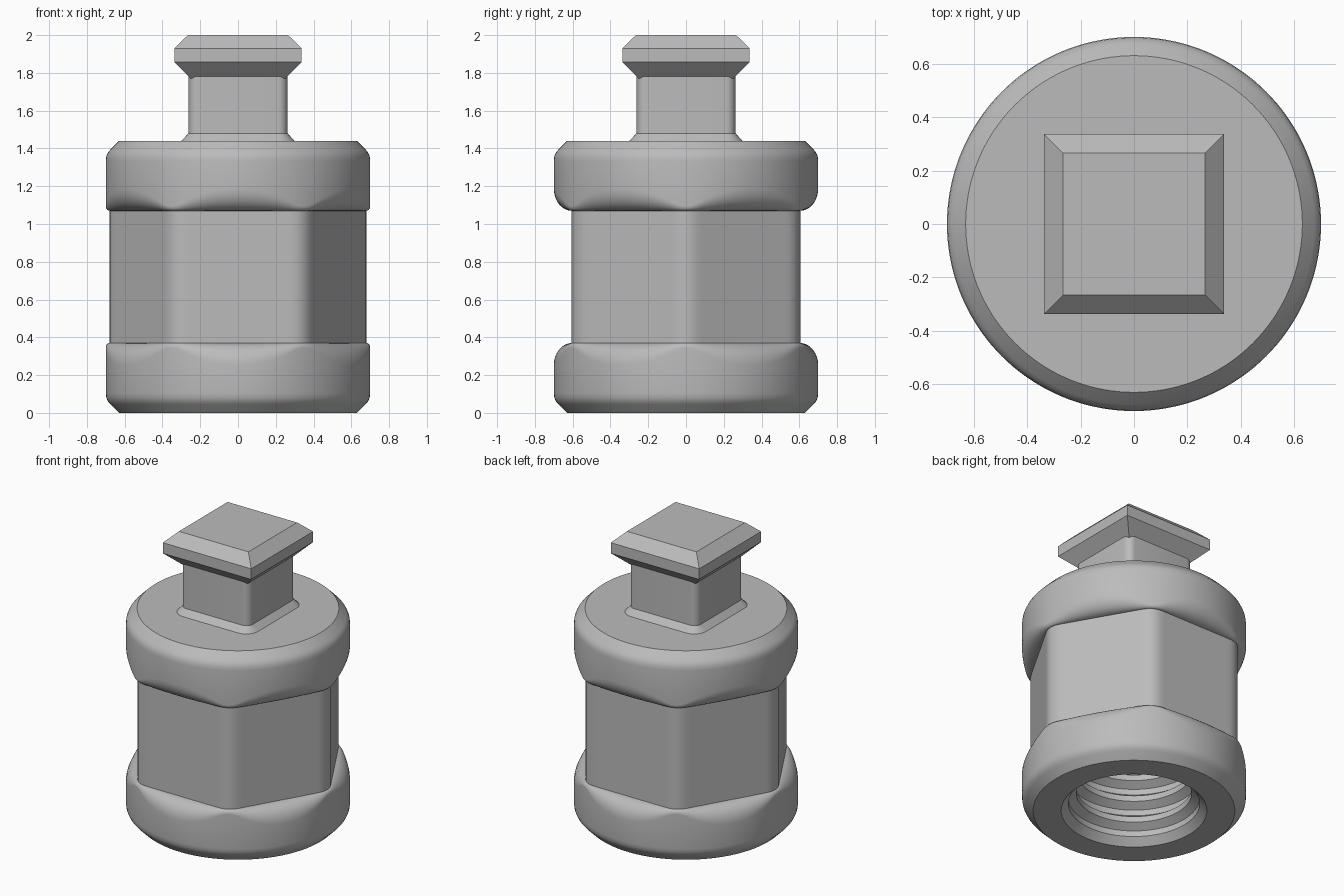
import bpy, bmesh, math

if "Cube" in bpy.data.objects:
    bpy.data.objects.remove(bpy.data.objects["Cube"])

N = 144
grey = bpy.data.materials.new("steel grey")
grey.diffuse_color = (0.5, 0.5, 0.5, 1)
grey.use_nodes = True
grey.node_tree.nodes["Principled BSDF"].inputs["Base Color"].default_value = grey.diffuse_color


def loft(name, rings, angle):
    """Skin a list of equal-length point rings and cap both ends."""
    bm = bmesh.new()
    loops = [[bm.verts.new(p) for p in ring] for ring in rings]
    n = len(loops[0])
    for a, b in zip(loops, loops[1:]):
        for i in range(n):
            j = (i + 1) % n
            bm.faces.new((a[i], a[j], b[j], b[i]))
    bm.faces.new(loops[0][::-1])
    bm.faces.new(loops[-1])
    bmesh.ops.recalc_face_normals(bm, faces=bm.faces)
    mesh = bpy.data.meshes.new(name)
    bm.to_mesh(mesh)
    bm.free()
    mesh.materials.append(grey)
    ob = bpy.data.objects.new(name, mesh)
    bpy.context.collection.objects.link(ob)
    bpy.ops.object.select_all(action='DESELECT')
    ob.select_set(True)
    bpy.context.view_layer.objects.active = ob
    bpy.ops.object.shade_smooth_by_angle(angle=math.radians(angle))
    return ob


def ring(radius, height):
    """Ring whose radius and height are functions of the angle."""
    pts = []
    for i in range(N):
        t = 2 * math.pi * i / N
        pts.append((radius(t) * math.cos(t), radius(t) * math.sin(t), height(t)))
    return pts


def circle(r, z):
    return ring(lambda t: r, lambda t: z)


def hexagon(t, apothem=0.605, fillet=0.12):
    """Polar radius of a hexagon with rounded corners on the x axis."""
    a = (t + math.pi / 6) % (math.pi / 3) - math.pi / 6
    flat = apothem / math.cos(math.pi / 6 - abs(a))
    c = (apothem - fillet) / math.cos(math.pi / 6)
    root = fillet ** 2 - (c * math.sin(a)) ** 2
    arc = c * math.cos(a) + math.sqrt(root) if root > 0 else 9
    tangent = math.pi / 6 - math.atan((apothem - fillet) * math.tan(math.pi / 6) / apothem)
    return arc if abs(a) < tangent else flat


# Lower half of the body: threaded bore, chamfered foot, collar blending into the hexagon
R, LOW, TOP = 0.70, 0.37, 1.44
bore = [circle(0.41, 0.95)]
pitch = 0.15
for k in range(5, -1, -1):
    z = 0.07 + k * pitch
    bore += [circle(r, z + dz) for r, dz in
             ((0.41, 0.13), (0.36, 0.095), (0.36, 0.055), (0.41, 0.02))]
bore += [circle(0.41, 0.05), circle(0.455, 0)]

chamfer = [(0.63, 0), (0.675, 0.045), (0.688, 0.06), (0.697, 0.08), (R, 0.105)]
collar = [circle(r, z) for r, z in chamfer]
for k in range(9):
    q = k / 8 * math.pi / 2
    collar.append(ring(
        lambda t: hexagon(t) + (R - hexagon(t)) * math.cos(q),
        lambda t: LOW - 1.25 * (R - hexagon(t)) * (1 - math.sin(q))))

# Upper collar mirrors the lower one
upper = [[(x, y, TOP - z) for x, y, z in loop] for loop in reversed(collar)]
loft("hexagonal_body", bore + collar + upper, 32)


def square(half, z, fillet=0.0, seg=6):
    """Square ring with optional rounded corners."""
    pts = []
    for quarter in range(4):
        ox = 1 if quarter in (0, 3) else -1
        oy = 1 if quarter < 2 else -1
        for s in range(seg + 1 if fillet else 1):
            t = math.pi / 2 * (quarter + s / seg)
            pts.append((ox * (half - fillet) + fillet * math.cos(t),
                        oy * (half - fillet) + fillet * math.sin(t), z))
    return pts


# Square post with flared base
loft("square_post", [square(0.30, TOP - 0.01, 0.09), square(0.30, TOP, 0.09),
                     square(0.262, 1.48, 0.05), square(0.262, 1.79, 0.05)], 25)

# Bevelled square head
loft("square_head", [square(h, z) for h, z in
                     ((0.25, 1.77), (0.337, 1.857), (0.337, 1.93), (0.265, 2.0))], 20)
